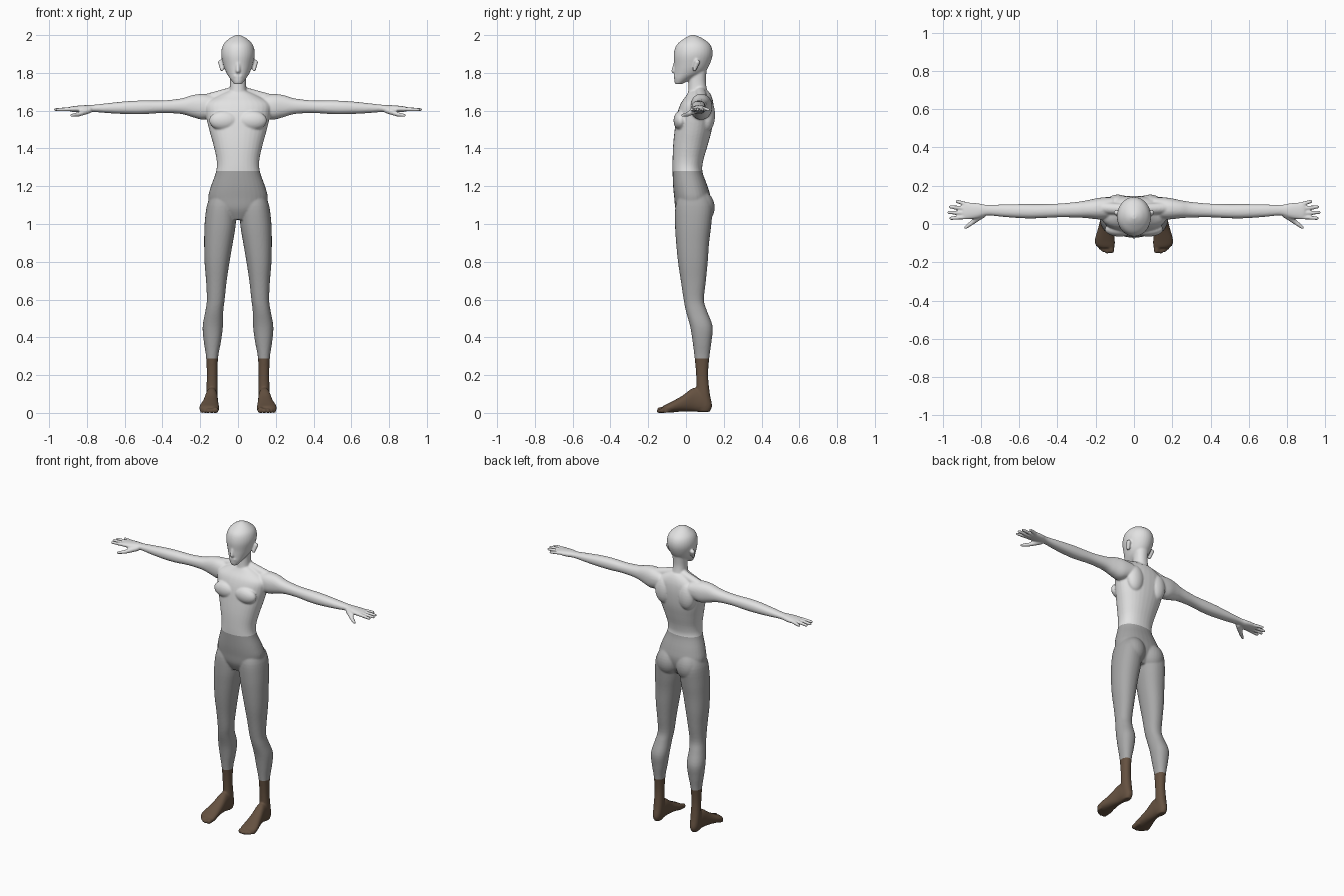
import bpy, bmesh, math
from mathutils import Vector, Matrix

WAIST, CUFF = 1.283, 0.29
bm = bmesh.new()


def material(name, rgb):
    m = bpy.data.materials.new(name)
    m.diffuse_color = (*rgb, 1)
    return m


def spline(rows, steps=4):
    """Smoothly interpolate a short list of cross-section rows."""
    out = []
    for i in range(len(rows) - 1):
        p0, p1, p2, p3 = (rows[max(0, min(len(rows) - 1, i + k))] for k in (-1, 0, 1, 2))
        for s in range(steps):
            t = s / steps
            out.append([0.5 * (2 * b + (c - a) * t + (2 * a - 5 * b + 4 * c - d) * t * t
                               + (3 * b - a - 3 * c + d) * t ** 3)
                        for a, b, c, d in zip(p0, p1, p2, p3)])
    return out + [list(rows[-1])]


def loft(axis, rows, side=1, power=0.9, n=32):
    """Rows: position on the axis, then min and max on the two other axes."""
    rings = []
    for t, a0, a1, b0, b1 in spline(rows):
        ring = []
        for k in range(n):
            c, s = math.cos(2 * math.pi * k / n), math.sin(2 * math.pi * k / n)
            a = (a0 + a1) / 2 + (a1 - a0) / 2 * math.copysign(abs(c) ** power, c)
            b = (b0 + b1) / 2 + (b1 - b0) / 2 * math.copysign(abs(s) ** power, s)
            x, y, z = {'x': (t, a, b), 'y': (a, t, b), 'z': (a, b, t)}[axis]
            ring.append(bm.verts.new((x * side, y, z)))
        rings.append(ring)
    for r, q in zip(rings, rings[1:]):
        for k in range(n):
            bm.faces.new((r[k], r[(k + 1) % n], q[(k + 1) % n], q[k]))
    bm.faces.new(rings[0])
    bm.faces.new(rings[-1])


def blob(c, r, side=1):
    m = Matrix.Translation((c[0] * side, c[1], c[2])) @ Matrix.Diagonal((*r, 1))
    bmesh.ops.create_uvsphere(bm, u_segments=24, v_segments=14, radius=1, matrix=m)


def capsule(p, q, r1, r2, side=1):
    blob(p, (r1,) * 3, side)
    blob(q, (r2,) * 3, side)
    a, b = Vector((p[0] * side, *p[1:])), Vector((q[0] * side, *q[1:]))
    m = Matrix.Translation((a + b) / 2) @ (b - a).to_track_quat('Z', 'Y').to_matrix().to_4x4()
    bmesh.ops.create_cone(bm, cap_ends=True, segments=16, radius1=r1, radius2=r2,
                          depth=(b - a).length, matrix=m)


def centred(rows):
    return [(z, -w, w, y0, y1) for z, w, y0, y1 in rows]


# Torso
loft('z', centred([
    (1.025, .06, -.03, .09), (1.08, .14, -.055, .12), (1.14, .158, -.062, .13),
    (1.2, .144, -.068, .115), (1.28, .116, -.071, .087), (1.34, .113, -.071, .092),
    (1.42, .13, -.068, .115), (1.5, .152, -.06, .136), (1.58, .17, -.048, .146),
    (1.64, .172, -.028, .145), (1.68, .11, 0, .135), (1.705, .055, .015, .12)]))
# Neck
loft('z', centred([(1.66, .055, .005, .125), (1.71, .045, .012, .112),
                   (1.76, .042, .015, .105), (1.82, .045, .02, .11)]))
# Head and nose
loft('z', centred([
    (1.743, .02, -.058, -.02), (1.77, .041, -.063, .03), (1.8, .06, -.062, .09),
    (1.84, .076, -.062, .122), (1.9, .089, -.065, .141), (1.95, .079, -.05, .13),
    (1.985, .046, -.008, .088), (2.002, .012, .025, .05)]), power=1)
capsule((0, -.058, 1.855), (0, -.066, 1.813), .008, .012)
capsule((-.015, -.055, 1.785), (.015, -.055, 1.785), .009, .009)

for s in (1, -1):
    # Ear
    capsule((.085, .045, 1.82), (.092, .06, 1.858), .01, .014, s)
    # Chest, shoulder blade, shoulder slope, buttock
    blob((.075, -.028, 1.55), (.078, .038, .052), s)
    blob((.085, .112, 1.58), (.06, .042, .09), s)
    capsule((.025, .075, 1.7), (.17, .085, 1.66), .03, .03, s)
    blob((.073, .085, 1.09), (.074, .067, .085), s)
    # Arm and palm
    loft('x', [
        (.11, .03, .14, 1.575, 1.68), (.18, .024, .137, 1.555, 1.691),
        (.24, .03, .125, 1.568, 1.685), (.3, .034, .115, 1.585, 1.667),
        (.4, .035, .106, 1.59, 1.656), (.5, .03, .104, 1.584, 1.656),
        (.58, .03, .104, 1.584, 1.653), (.68, .037, .102, 1.589, 1.643),
        (.77, .045, .1, 1.596, 1.633), (.82, .03, .109, 1.593, 1.631),
        (.875, .024, .113, 1.596, 1.626), (.893, .03, .108, 1.6, 1.622)], s)
    # Fingers and thumb
    for y0, x1, y1 in ((.102, .925, .118), (.08, .96, .09), (.058, .967, .06), (.036, .957, .03)):
        capsule((.87, y0, 1.611), (x1, y1, 1.608), .0115, .009, s)
    capsule((.79, .05, 1.605), (.845, .008, 1.583), .018, .012, s)
    capsule((.845, .008, 1.583), (.88, -.018, 1.578), .012, .009, s)
    # Leg
    loft('z', [
        (1.16, .03, .14, -.03, .11), (1.1, .012, .165, -.055, .14),
        (1.0, .012, .177, -.058, .134), (.9, .028, .179, -.052, .122),
        (.8, .045, .177, -.042, .115), (.7, .06, .169, -.027, .105),
        (.6, .071, .165, -.012, .095), (.54, .078, .173, 0, .112),
        (.46, .08, .187, .022, .141), (.38, .09, .181, .035, .135),
        (.3, .105, .169, .045, .124), (.2, .109, .165, .054, .117),
        (.1, .107, .168, .055, .127), (.04, .11, .166, .05, .138),
        (.008, .118, .158, .065, .125)], s)
    # Foot and toes
    loft('y', [
        (.13, .12, .155, .02, .06), (.09, .108, .168, .006, .12),
        (.04, .107, .173, .01, .135), (-.02, .104, .187, .01, .093),
        (-.08, .1, .204, .004, .06), (-.11, .1, .2, .003, .045),
        (-.125, .105, .18, .006, .036)], s)
    for x0, x1, y1, r in ((.117, .119, -.138, .016), (.14, .14, -.143, .012),
                          (.159, .158, -.136, .012), (.176, .175, -.124, .011),
                          (.19, .19, -.108, .011)):
        capsule((x0, -.09, r + .006), (x1, y1, r + .001), r, r, s)

# Fuse all the parts into one smooth body
bmesh.ops.recalc_face_normals(bm, faces=bm.faces)
mesh = bpy.data.meshes.new("body")
bm.to_mesh(mesh)
bm.free()
body = bpy.data.objects.new("body", mesh)
bpy.context.collection.objects.link(body)
remesh = body.modifiers.new("fuse", 'REMESH')
remesh.mode = 'VOXEL'
remesh.voxel_size = 0.0055
soften = body.modifiers.new("soften", 'SMOOTH')
soften.factor = 0.5
soften.iterations = 4
fused = bpy.data.meshes.new_from_object(body.evaluated_get(bpy.context.evaluated_depsgraph_get()))
body.modifiers.clear()
body.data = fused

# Skin, trousers and boots coloured by height along clean cut lines
fused.materials.clear()
for m in (material("pale_skin", (.76, .76, .76)), material("grey_trousers", (.39, .39, .39)),
          material("brown_boots", (.13, .083, .052))):
    fused.materials.append(m)
bm = bmesh.new()
bm.from_mesh(fused)
for z in (WAIST, CUFF):
    bmesh.ops.bisect_plane(bm, geom=bm.verts[:] + bm.edges[:] + bm.faces[:], dist=1e-5,
                           plane_co=(0, 0, z), plane_no=(0, 0, 1))
for f in bm.faces:
    z = f.calc_center_median().z
    f.material_index = 0 if z > WAIST else 1 if z > CUFF else 2
    f.smooth = True
low = min(v.co.z for v in bm.verts)
bmesh.ops.translate(bm, verts=bm.verts, vec=(0, 0, -low))
bm.to_mesh(fused)
bm.free()
